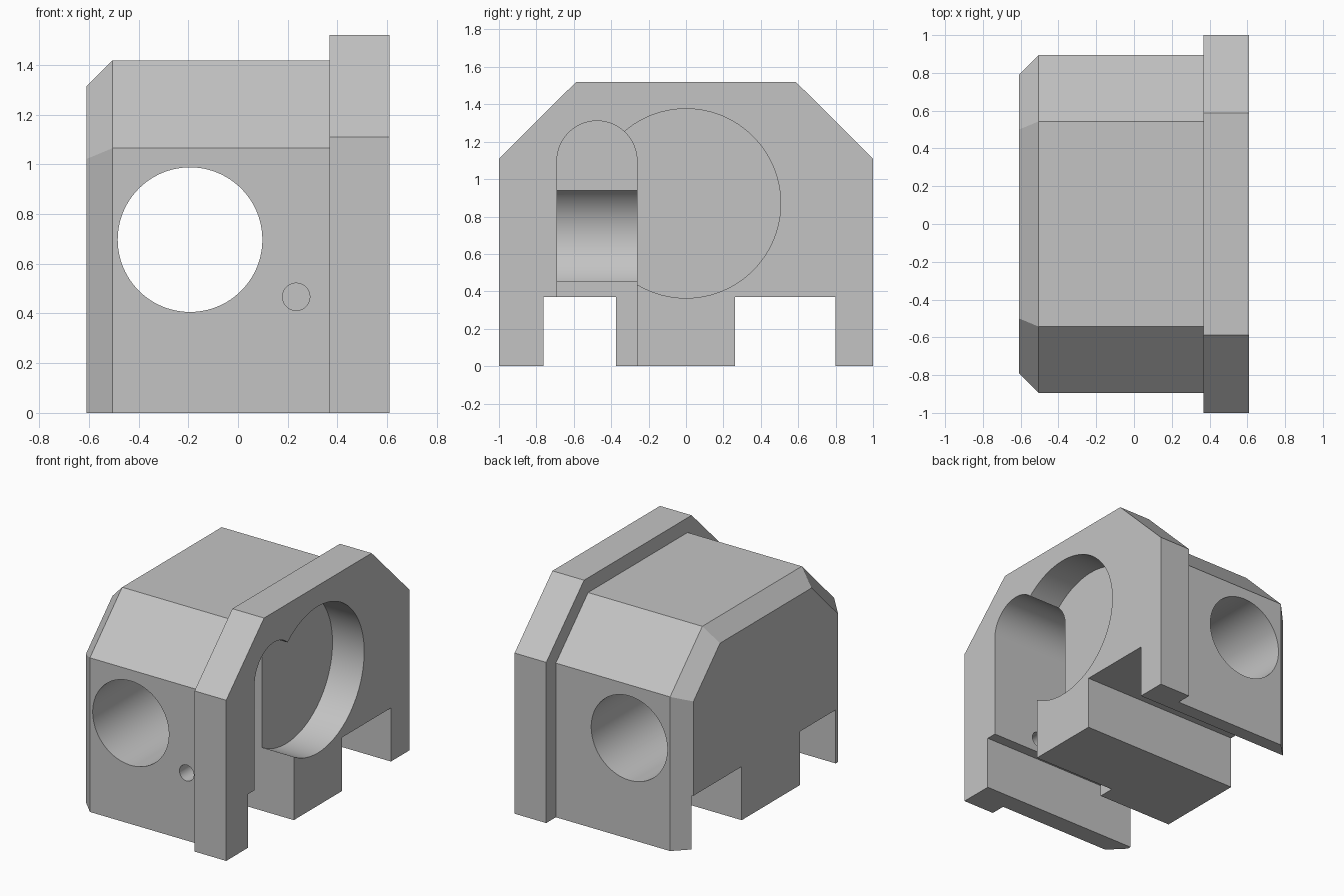
import bpy, bmesh, math

cube = bpy.data.objects.get("Cube")
if cube:
    bpy.data.objects.remove(cube, do_unlink=True)

grey = bpy.data.materials.new("plain grey")
grey.use_nodes = True
grey.diffuse_color = (0.55, 0.55, 0.55, 1)
grey.node_tree.nodes["Principled BSDF"].inputs["Base Color"].default_value = (0.55, 0.55, 0.55, 1)


def loft(name, sections, axis="x"):
    """Solid through matching outlines; each section is (position on axis, [(u, z), ...])."""
    bm = bmesh.new()
    rings = []
    for pos, outline in sections:
        rings.append([bm.verts.new((pos, u, z) if axis == "x" else (u, pos, z))
                      for u, z in outline])
    for a, b in zip(rings, rings[1:]):
        for i in range(len(a)):
            j = (i + 1) % len(a)
            bm.faces.new((a[i], a[j], b[j], b[i]))
    bm.faces.new(rings[0])
    bm.faces.new(rings[-1])
    bmesh.ops.recalc_face_normals(bm, faces=bm.faces[:])
    mesh = bpy.data.meshes.new(name)
    bm.to_mesh(mesh)
    bm.free()
    mesh.materials.append(grey)
    obj = bpy.data.objects.new(name, mesh)
    bpy.context.collection.objects.link(obj)
    return obj


def house(half, shoulder, top_half, top):
    """Block outline with two sloped upper corners."""
    return [(-half, 0), (half, 0), (half, shoulder), (top_half, top),
            (-top_half, top), (-half, shoulder)]


def arc(u, z, r, start, end, steps):
    angles = [math.radians(start + (end - start) * i / steps) for i in range(steps + 1)]
    return [(u + r * math.cos(a), z + r * math.sin(a)) for a in angles]


def circle(u, z, r, steps=96):
    return arc(u, z, r, 0, 360, steps)[:-1]


def combine(target, tool, operation):
    mod = target.modifiers.new(operation.lower(), "BOOLEAN")
    mod.operation = operation
    mod.solver = "EXACT"
    mod.object = tool
    bpy.context.view_layer.objects.active = target
    bpy.ops.object.modifier_apply(modifier=mod.name)
    bpy.data.objects.remove(tool, do_unlink=True)


# Body with a chamfered end, joined to the wider end flange
c = 0.105
k = c * math.tan(math.radians(22.5))
outer = house(0.895, 1.065, 0.543, 1.418)
inner = house(0.895 - c, 1.065 - k, 0.543 - k, 1.418 - c)
housing = loft("housing_block", [(-0.61, inner), (-0.61 + c, outer), (0.5, outer)])
flange = loft("end_flange", [(x, house(1.0, 1.11, 0.587, 1.52)) for x in (0.368, 0.61)])
combine(housing, flange, "UNION")

# Two channels along the underside
for lo, hi in ((-0.763, -0.375), (0.263, 0.798)):
    rect = [(lo, -0.2), (hi, -0.2), (hi, 0.37), (lo, 0.37)]
    combine(housing, loft("channel_cutter", [(-1, rect), (1, rect)]), "DIFFERENCE")

# Round pocket through the flange thickness
pocket = circle(0, 0.87, 0.506)
combine(housing, loft("pocket_cutter", [(0.368, pocket), (1, pocket)]), "DIFFERENCE")

# Deep arched slot, open at the bottom
slot = [(-0.69, -0.2), (-0.262, -0.2)] + arc(-0.476, 1.097, 0.214, 0, 180, 48)
combine(housing, loft("slot_cutter", [(-0.03, slot), (1, slot)]), "DIFFERENCE")

# Cross bore through both sides
bore = circle(-0.193, 0.697, 0.291)
combine(housing, loft("bore_cutter", [(-1.5, bore), (1.5, bore)], "y"), "DIFFERENCE")

# Small pin hole from the front into the slot
pin = circle(0.234, 0.467, 0.055, 48)
combine(housing, loft("pin_cutter", [(-1.5, pin), (-0.5, pin)], "y"), "DIFFERENCE")

bpy.ops.object.select_all(action="DESELECT")
housing.select_set(True)
bpy.context.view_layer.objects.active = housing
bpy.ops.object.shade_smooth_by_angle(angle=math.radians(20))
